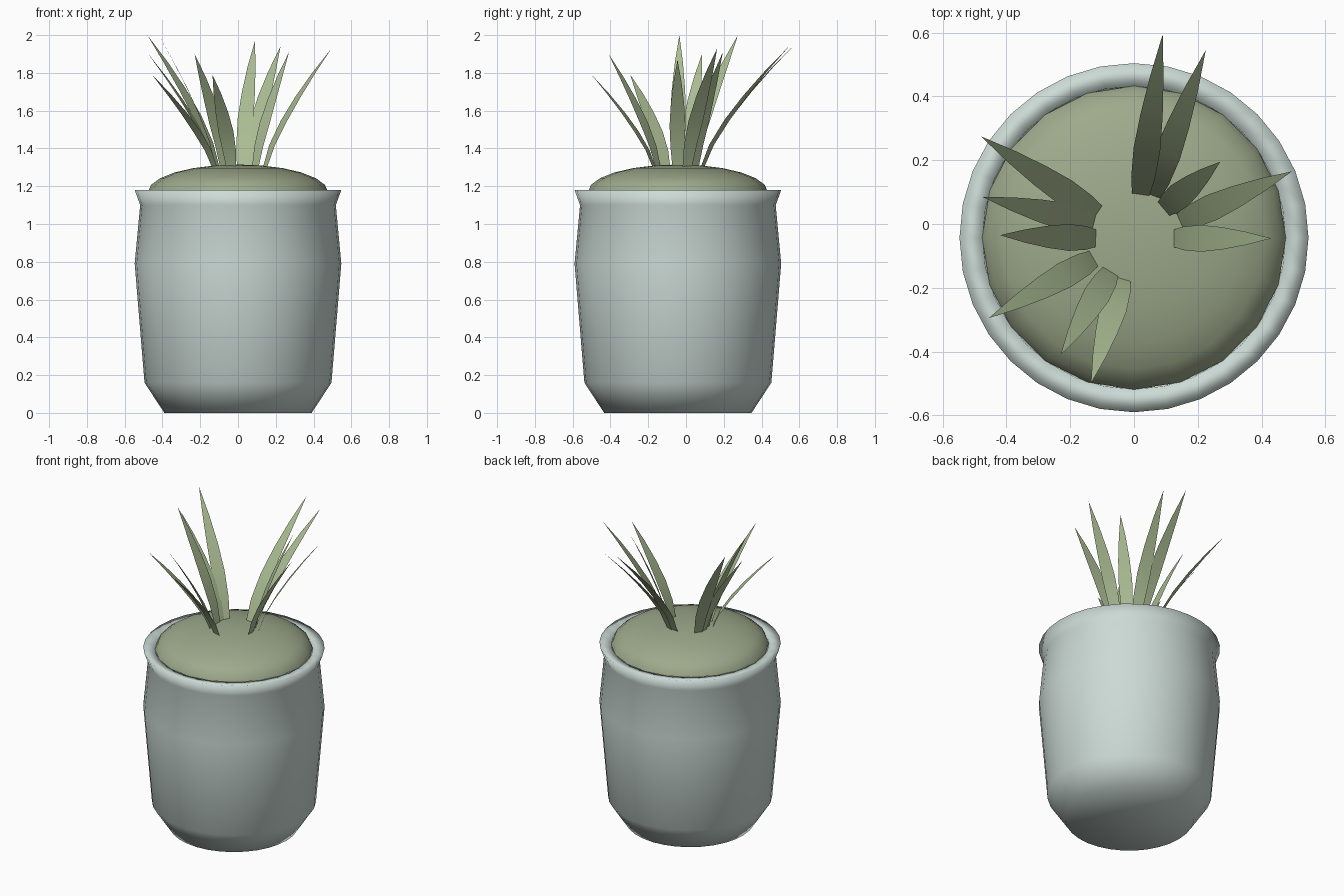
import bpy
from math import sin, cos, pi, sqrt
from mathutils import Vector

if "Cube" in bpy.data.objects:
    bpy.data.objects.remove(bpy.data.objects["Cube"])

CY = -0.043  # pot axis in y


def material(name, rgb):
    m = bpy.data.materials.new(name)
    m.diffuse_color = (*rgb, 1)
    m.use_nodes = True
    m.node_tree.nodes["Principled BSDF"].inputs["Base Color"].default_value = m.diffuse_color
    return m


def make(name, verts, faces, mat):
    me = bpy.data.meshes.new(name)
    me.from_pydata(verts, [], faces)
    me.materials.append(mat)
    me.shade_smooth()
    ob = bpy.data.objects.new(name, me)
    bpy.context.collection.objects.link(ob)
    return ob


def lathe(name, profile, n, mat):
    """Spin (r, z) rings; a zero radius becomes a pole."""
    verts, rings, faces = [], [], []
    for r, z in profile:
        count = n if r > 0 else 1
        start = len(verts)
        rings.append([start + i % count for i in range(n)])
        verts += [(r * cos(2 * pi * i / n), CY + r * sin(2 * pi * i / n), z)
                  for i in range(count)]
    for a, b in zip(rings, rings[1:]):
        for i in range(n):
            j = (i + 1) % n
            faces.append(list(dict.fromkeys((a[i], a[j], b[j], b[i]))))
    return make(name, verts, faces, mat)


glaze = material("pale_glaze", (0.60, 0.70, 0.66))
moss = material("moss_green", (0.34, 0.40, 0.26))
leaf = material("leaf_green", (0.40, 0.50, 0.29))

# Pot with flared rim and inner lip
lathe("pot", [(0, 0), (0.39, 0), (0.495, 0.16), (0.547, 0.79), (0.518, 1.10),
              (0.547, 1.18), (0.475, 1.17), (0.465, 1.08)], 32, glaze)

# Domed soil
dome = [(0.476 * cos(k * pi / 12), 1.17 + 0.145 * sin(k * pi / 12)) for k in range(6)]
lathe("soil", dome + [(0, 1.315)], 20, moss)

# Leaves: base x, y then tip x, y, z
LEAVES = [
    (0.02, 0.085, 0.09, 0.595, 1.97), (0.055, 0.083, 0.225, 0.545, 1.94),
    (0.09, 0.045, 0.27, 0.195, 1.91), (0.14, 0.005, 0.495, 0.165, 1.93),
    (0.12, -0.045, 0.43, -0.045, 1.87), (-0.035, -0.165, -0.135, -0.50, 1.79),
    (-0.07, -0.145, -0.23, -0.41, 1.90), (-0.12, -0.105, -0.455, -0.295, 1.79),
    (-0.115, -0.045, -0.42, -0.035, 2.0), (-0.12, 0.0, -0.475, 0.085, 1.90),
    (-0.11, 0.03, -0.48, 0.275, 2.0)]
WIDTHS = [0.052, 0.074, 0.084, 0.07, 0.042]
for k, (bx, by, tx, ty, tz) in enumerate(LEAVES, 1):
    run = Vector((tx - bx, ty - by, 0))
    side = Vector((-run.y, run.x, 0)).normalized()
    verts = []
    for i, w in enumerate(WIDTHS):
        t = i / len(WIDTHS)
        p = Vector((bx, by, 1.29 + (tz - 1.29) * t)) + run * t ** 1.35
        verts += [p - side * w / 2, p + side * w / 2]
    verts.append(Vector((tx, ty, tz)))
    faces = [(2 * i, 2 * i + 2, 2 * i + 3, 2 * i + 1) for i in range(len(WIDTHS) - 1)]
    faces.append((8, 10, 9))
    make(f"leaf_{k}", verts, [f[::-1] for f in faces], leaf)
